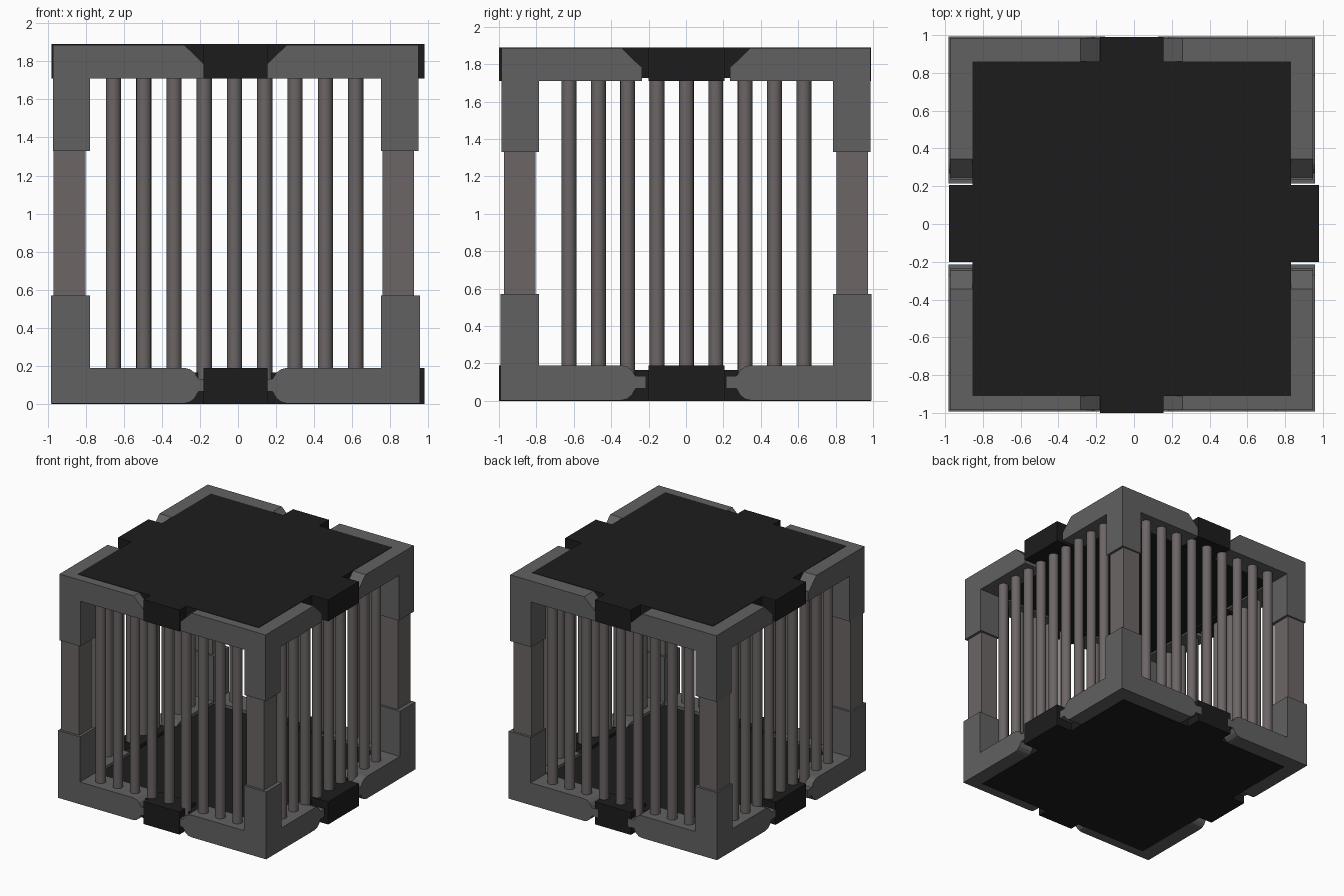
import bpy, bmesh
from mathutils import Vector, Matrix

if "Cube" in bpy.data.objects:
    bpy.data.objects.remove(bpy.data.objects["Cube"])

CX, CY, H = -0.013, 0.0, 1.89      # cage centre and total height


def material(name, rgb):
    m = bpy.data.materials.new(name)
    m.diffuse_color = (*rgb, 1)
    m.use_nodes = True
    m.node_tree.nodes["Principled BSDF"].inputs["Base Color"].default_value = m.diffuse_color
    return m


GREY = material("frame_grey", (0.12, 0.12, 0.12))
BLACK = material("plate_black", (0.012, 0.012, 0.012))
STEEL = material("bar_steel", (0.15, 0.13, 0.13))


def finish(bm, name, mat):
    bmesh.ops.recalc_face_normals(bm, faces=bm.faces)
    me = bpy.data.meshes.new(name)
    bm.to_mesh(me)
    bm.free()
    me.materials.append(mat)
    ob = bpy.data.objects.new(name, me)
    bpy.context.collection.objects.link(ob)
    return ob


def add_box(bm, x0, x1, y0, y1, z0, z1):
    m = Matrix.Translation(((x0 + x1) / 2, (y0 + y1) / 2, (z0 + z1) / 2))
    m = m @ Matrix.Diagonal((x1 - x0, y1 - y0, z1 - z0, 1))
    bmesh.ops.create_cube(bm, size=1, matrix=m)


def extrude_profile(bm, pts, place, depth):
    """Extrude a 2D profile by a vector; place maps (u, z) to 3D."""
    f = bm.faces.new([bm.verts.new(place(u, z)) for u, z in pts])
    new = bmesh.ops.extrude_face_region(bm, geom=[f])["geom"]
    vs = [g for g in new if isinstance(g, bmesh.types.BMVert)]
    bmesh.ops.translate(bm, verts=vs, vec=Vector(depth))


# End shapes of the rails, running from the inner to the outer height
def top_end(c):
    return [(c - 0.11, 1.71), (c - 0.11, 1.79), (c - 0.10, 1.79), (c, 1.887)]


def bottom_end(c):
    return [(c, 0.19), (c - 0.03, 0.183), (c - 0.055, 0.165), (c - 0.075, 0.132),
            (c - 0.13, 0.132), (c - 0.13, 0.065), (c - 0.075, 0.065),
            (c - 0.055, 0.03), (c - 0.03, 0.01), (c, 0.003)]


# Corner brackets: a leg with two rails
IX, IY = 0.765, 0.787
for level in ("top", "bottom"):
    top = level == "top"
    ox, oy = (0.96, 0.986) if top else (0.97, 0.992)
    end = top_end if top else bottom_end
    leg, inner, outer = (1.33, 1.71, 1.887) if top else (0.57, 0.19, 0.003)
    for sx in (-1, 1):
        for sy in (-1, 1):
            bm = bmesh.new()
            profile = [(ox, outer), (ox, leg), (IX, leg), (IX, inner)] + end(0.27)
            extrude_profile(bm, profile,
                            lambda u, z: (CX + sx * u, CY + sy * IY, z), (0, sy * (oy - IY), 0))
            profile = [(IY, outer), (IY, inner)] + end(0.345)
            extrude_profile(bm, profile,
                            lambda u, z: (CX + sx * IX, CY + sy * u, z), (sx * (ox - IX), 0, 0))
            side = ("front" if sy < 0 else "back") + ("_left" if sx < 0 else "_right")
            finish(bm, f"{level}_bracket_{side}", GREY)

# Floor and roof plates with a tab on each side
for name, p0, p1, t0, t1 in (("floor_plate", 0, 0.165, 0, 0.19),
                             ("roof_plate", 1.725, H, 1.71, H)):
    bm = bmesh.new()
    add_box(bm, -0.855, 0.83, -0.91, 0.86, p0, p1)
    add_box(bm, -0.18, 0.155, -1.0, -0.79, t0, t1)
    add_box(bm, -0.18, 0.155, 0.79, 0.99, t0, t1)
    add_box(bm, -0.98, -0.78, -0.2, 0.207, t0, t1)
    add_box(bm, 0.75, 0.98, -0.2, 0.207, t0, t1)
    finish(bm, name, BLACK)

# Square corner posts
bm = bmesh.new()
for x0, x1 in ((-0.97, -0.80), (0.76, 0.925)):
    for y0, y1 in ((-0.972, -0.805), (0.805, 0.972)):
        add_box(bm, x0, x1, y0, y1, 0.5, 1.4)
finish(bm, "corner_posts", STEEL)


# Rows of round bars, nine on each side
def bar_row(name, points):
    bm = bmesh.new()
    for x, y in points:
        bmesh.ops.create_cone(bm, cap_ends=True, segments=16, radius1=0.04, radius2=0.04,
                              depth=1.64, matrix=Matrix.Translation((x, y, 0.95)))
    for f in bm.faces:
        f.smooth = len(f.verts) == 4
    for e in bm.edges:
        e.smooth = all(len(f.verts) == 4 for f in e.link_faces)
    finish(bm, name, STEEL)


steps = range(-4, 5)
for name, y in (("front_bars", -0.89), ("back_bars", 0.89)):
    bar_row(name, [(-0.018 + 0.159 * i, y) for i in steps])
for name, x in (("left_bars", -0.885), ("right_bars", 0.845)):
    bar_row(name, [(x, 0.002 + 0.157 * i) for i in steps])
